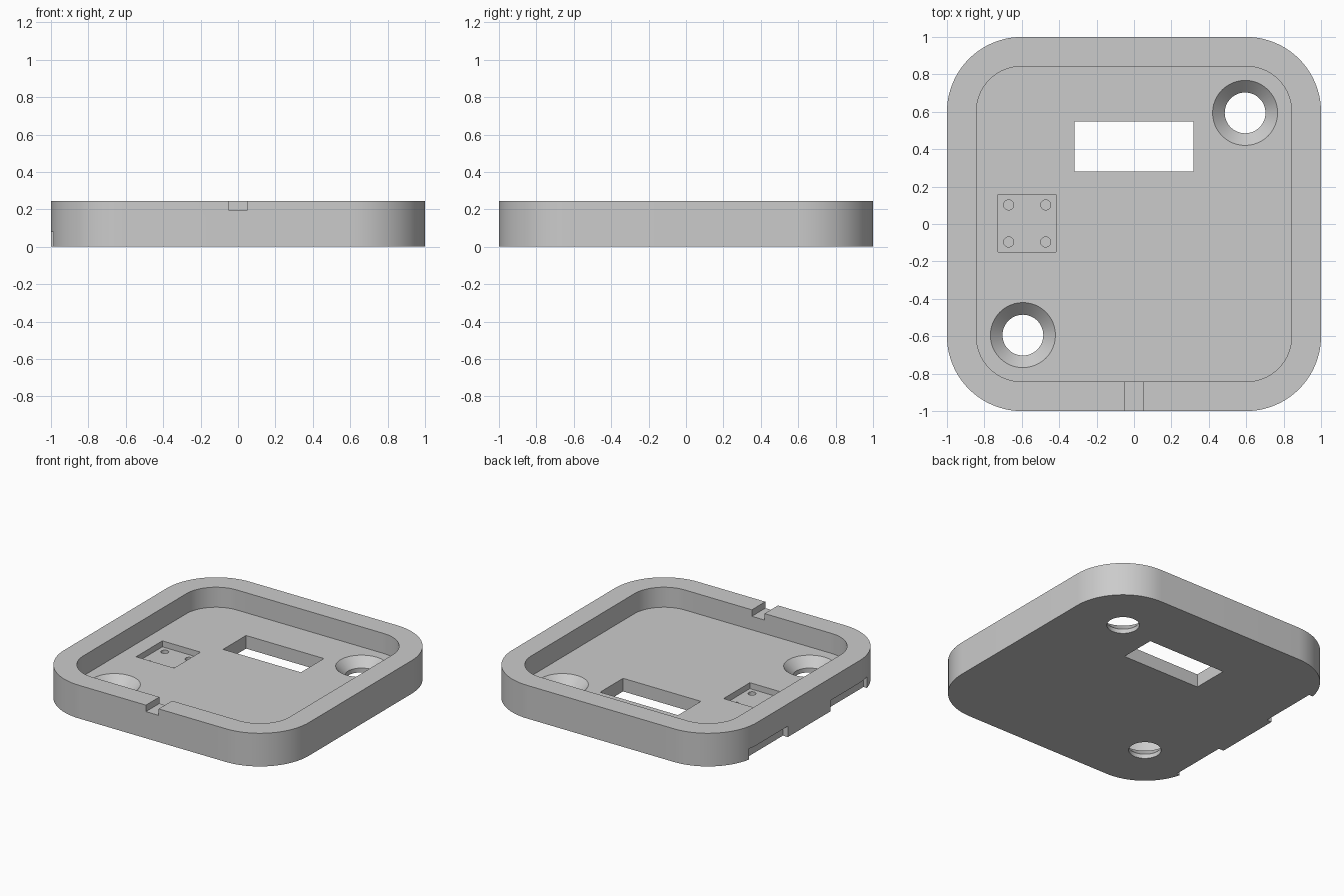
import bpy, bmesh
from math import sin, cos, pi

cube = bpy.data.objects.get("Cube")
if cube:
    bpy.data.objects.remove(cube)

grey = bpy.data.materials.new("light grey")
grey.use_nodes = True
grey.diffuse_color = (0.6, 0.6, 0.6, 1)
grey.node_tree.nodes["Principled BSDF"].inputs["Base Color"].default_value = (0.6, 0.6, 0.6, 1)

HEIGHT, FLOOR = 0.245, 0.097


def loft(name, rings):
    """Closed solid through rings of equal point count, given bottom to top."""
    bm = bmesh.new()
    loops = [[bm.verts.new((x, y, z)) for x, y in pts] for pts, z in rings]
    n = len(loops[0])
    bm.faces.new(loops[0][::-1])
    bm.faces.new(loops[-1])
    for low, high in zip(loops, loops[1:]):
        for i in range(n):
            j = (i + 1) % n
            bm.faces.new((low[i], low[j], high[j], high[i]))
    mesh = bpy.data.meshes.new(name)
    bm.to_mesh(mesh)
    bm.free()
    mesh.materials.append(grey)
    obj = bpy.data.objects.new(name, mesh)
    bpy.context.collection.objects.link(obj)
    return obj


def circle(cx, cy, r, n=48):
    return [(cx + r * cos(2 * pi * i / n), cy + r * sin(2 * pi * i / n)) for i in range(n)]


def rounded_square(half, r, steps=20):
    c = half - r
    pts = []
    for k, (sx, sy) in enumerate([(1, 1), (-1, 1), (-1, -1), (1, -1)]):
        for i in range(steps + 1):
            a = (k + i / steps) * pi / 2
            pts.append((sx * c + r * cos(a), sy * c + r * sin(a)))
    return pts


def box(name, x0, x1, y0, y1, z0, z1):
    pts = [(x0, y0), (x1, y0), (x1, y1), (x0, y1)]
    return loft(name, [(pts, z0), (pts, z1)])


# Tray body
outer = rounded_square(1.0, 0.4)
tray = loft("tray", [(outer, 0), (outer, HEIGHT)])

# Main pocket, front cable notch and window through the floor
inner = rounded_square(0.843, 0.243)
cutters = [
    loft("pocket_cutter", [(inner, FLOOR), (inner, 0.4)]),
    box("notch_cutter", -0.052, 0.052, -1.1, -0.8, 0.197, 0.4),
    box("window_cutter", -0.318, 0.318, 0.28, 0.548, -0.1, 0.2),
    box("square_recess_cutter", -0.728, -0.417, -0.15, 0.157, 0.053, 0.2),
]

# Blind pin holes in the square recess
for x in (-0.67, -0.472):
    for y in (-0.096, 0.102):
        ring = circle(x, y, 0.027, 24)
        cutters.append(loft("pin_hole_cutter", [(ring, 0.02), (ring, 0.08)]))

# Countersunk screw holes in opposite corners
for s in (-1, 1):
    c = s * 0.594
    profile = [(0.109, -0.1), (0.109, 0.032), (0.174, FLOOR), (0.174, 0.15)]
    cutters.append(loft("screw_hole_cutter", [(circle(c, c, r), z) for r, z in profile]))

# Shallow slots along the lower edge of the -x side
for y0, y1 in ((0.24, 0.68), (-0.7, -0.26)):
    cutters.append(box("side_slot_cutter", -1.1, -0.96, y0, y1, -0.1, 0.08))

# Carve everything out of the tray
bpy.context.view_layer.objects.active = tray
for cutter in cutters:
    cutter.hide_render = True
    mod = tray.modifiers.new("cut", 'BOOLEAN')
    mod.operation = 'DIFFERENCE'
    mod.solver = 'EXACT'
    mod.object = cutter
    bpy.ops.object.modifier_apply(modifier=mod.name)
    bpy.data.objects.remove(cutter)

bpy.ops.object.select_all(action='DESELECT')
tray.select_set(True)
bpy.ops.object.shade_smooth_by_angle(angle=pi / 6)
